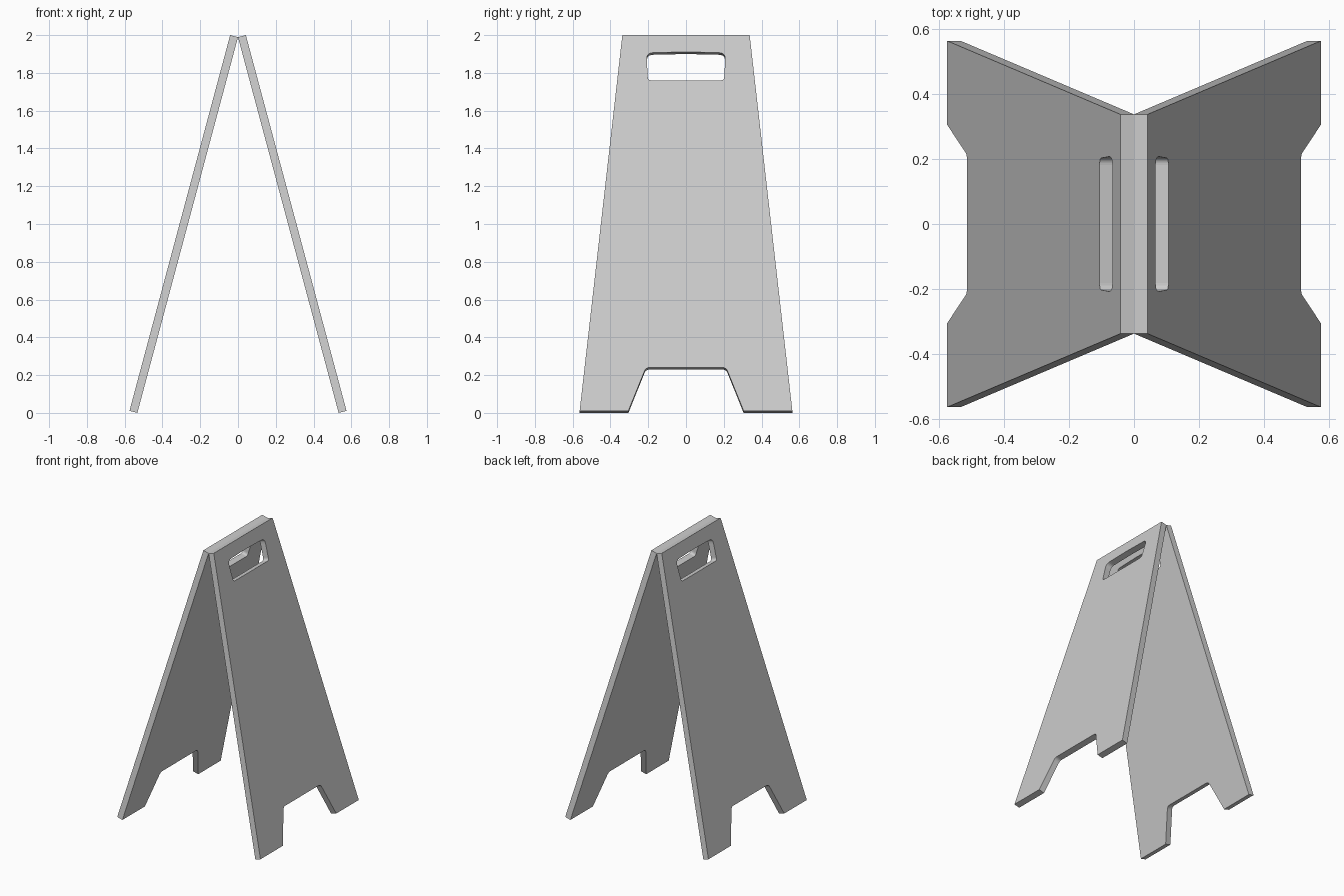
import bpy, bmesh, math
from mathutils import Matrix, Vector

if "Cube" in bpy.data.objects:
    bpy.data.objects.remove(bpy.data.objects["Cube"])

LEAN = math.radians(15)
LENGTH = 2.059
THICK = 0.043


def fillet(a, corner, b, r, n=5):
    """Rounded corner between a-corner-b, starting r away from the corner."""
    a, c, b = Vector(a), Vector(corner), Vector(b)
    p, q = c + (a - c).normalized() * r, c + (b - c).normalized() * r
    pts = []
    for i in range(n + 1):
        t = i / n
        pts.append(tuple(p * (1 - t) ** 2 + c * 2 * t * (1 - t) + q * t * t))
    return pts


# Half of the panel outline (y, height along the panel), wrapping round the handle hole
TOP_MID, TOP_END, BOTTOM = 1.967, 1.962, 1.811
NOTCH = 0.238
half = [(0, NOTCH)]
half += fillet((0, NOTCH), (0.212, NOTCH), (0.305, 0), 0.022)
half += [(0.305, 0), (0.563, 0), (0.337, LENGTH), (0, LENGTH), (0, TOP_MID)]
half += fillet((0, TOP_MID), (0.209, TOP_END), (0.202, BOTTOM), 0.035)
half += fillet((0.209, TOP_END), (0.202, BOTTOM), (0, BOTTOM), 0.02)
half += [(0, BOTTOM)]


def make_panel(name, turn):
    bm = bmesh.new()
    # Both halves of the flat sheet, welded along the middle
    for side in (1, -1):
        bm.faces.new([bm.verts.new((0, side * y, h - LENGTH)) for y, h in half])
    bmesh.ops.remove_doubles(bm, verts=bm.verts[:], dist=1e-5)
    bmesh.ops.recalc_face_normals(bm, faces=bm.faces[:])
    # Thickness
    ext = bmesh.ops.extrude_face_region(bm, geom=bm.faces[:])
    moved = [g for g in ext["geom"] if isinstance(g, bmesh.types.BMVert)]
    bmesh.ops.translate(bm, verts=moved, vec=(THICK, 0, 0))
    bmesh.ops.recalc_face_normals(bm, faces=bm.faces[:])
    # Lean outward from the top hinge line
    bm.transform(Matrix.Rotation(turn, 4, 'Z')
                 @ Matrix.Translation((0, 0, LENGTH * math.cos(LEAN)))
                 @ Matrix.Rotation(-LEAN, 4, 'Y'))
    mesh = bpy.data.meshes.new(name)
    bm.to_mesh(mesh)
    bm.free()
    obj = bpy.data.objects.new(name, mesh)
    bpy.context.collection.objects.link(obj)
    return obj


make_panel("right_panel", 0)
make_panel("left_panel", math.pi)
